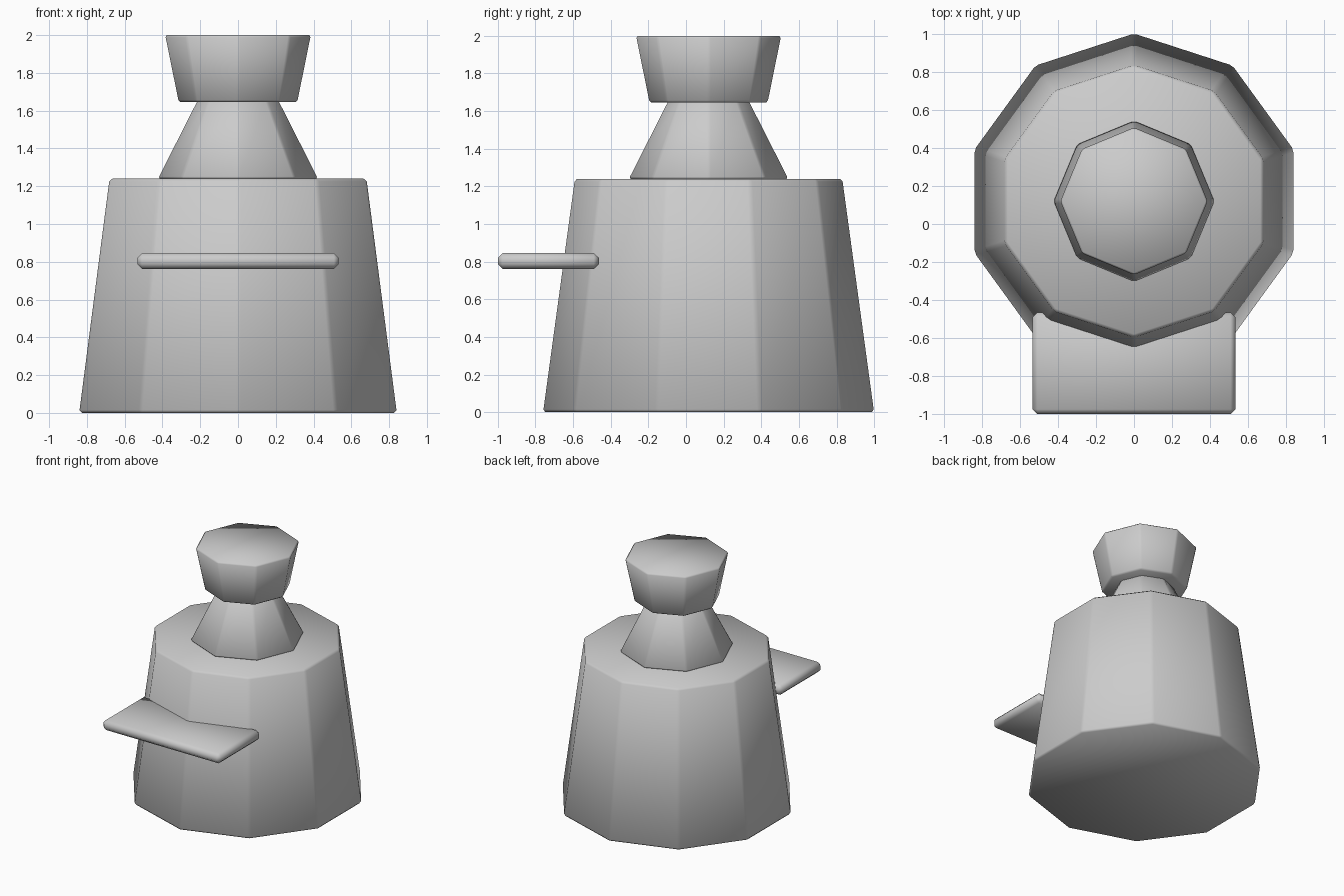
import bpy, bmesh, math

if "Cube" in bpy.data.objects:
    bpy.data.objects.remove(bpy.data.objects["Cube"])

grey = bpy.data.materials.new("plain grey")
grey.diffuse_color = (0.6, 0.6, 0.6, 1)
grey.use_nodes = True
grey.node_tree.nodes["Principled BSDF"].inputs["Base Color"].default_value = grey.diffuse_color

CY = 0.12  # y of the body axis


def finish(name, bm, bevel):
    bmesh.ops.recalc_face_normals(bm, faces=bm.faces)
    # narrow one-step chamfer on every edge, then smooth shading
    bmesh.ops.bevel(bm, geom=bm.edges[:], offset=bevel, offset_type='OFFSET',
                    segments=1, profile=0.5, affect='EDGES', clamp_overlap=True)
    bmesh.ops.recalc_face_normals(bm, faces=bm.faces)
    for f in bm.faces:
        f.smooth = True
    me = bpy.data.meshes.new(name)
    bm.to_mesh(me)
    bm.free()
    me.materials.append(grey)
    ob = bpy.data.objects.new(name, me)
    bpy.context.collection.objects.link(ob)
    return ob


def frustum(name, sides, r0, z0, r1, z1, bevel):
    bm = bmesh.new()
    rings = []
    for r, z in ((r0, z0), (r1, z1)):
        ring = []
        for i in range(sides):
            a = math.pi / 2 + 2 * math.pi * i / sides
            ring.append(bm.verts.new((r * math.cos(a), CY + r * math.sin(a), z)))
        rings.append(ring)
    lo, hi = rings
    for i in range(sides):
        j = (i + 1) % sides
        bm.faces.new((lo[i], lo[j], hi[j], hi[i]))
    bm.faces.new(lo[::-1])
    bm.faces.new(hi)
    return finish(name, bm, bevel)


# Large tapered body, neck and flared cap
frustum("body", 10, 0.884, 0.0, 0.715, 1.24, 0.015)
frustum("neck", 8, 0.428, 1.24, 0.215, 1.66, 0.012)
frustum("cap", 8, 0.318, 1.645, 0.39, 2.0, 0.012)

# Flat shelf on the front
bm = bmesh.new()
bmesh.ops.create_cube(bm, size=1.0)
for v in bm.verts:
    v.co.x *= 1.066
    v.co.y = v.co.y * 0.535 - 0.7325
    v.co.z = v.co.z * 0.084 + 0.804
finish("front_shelf", bm, 0.025)
